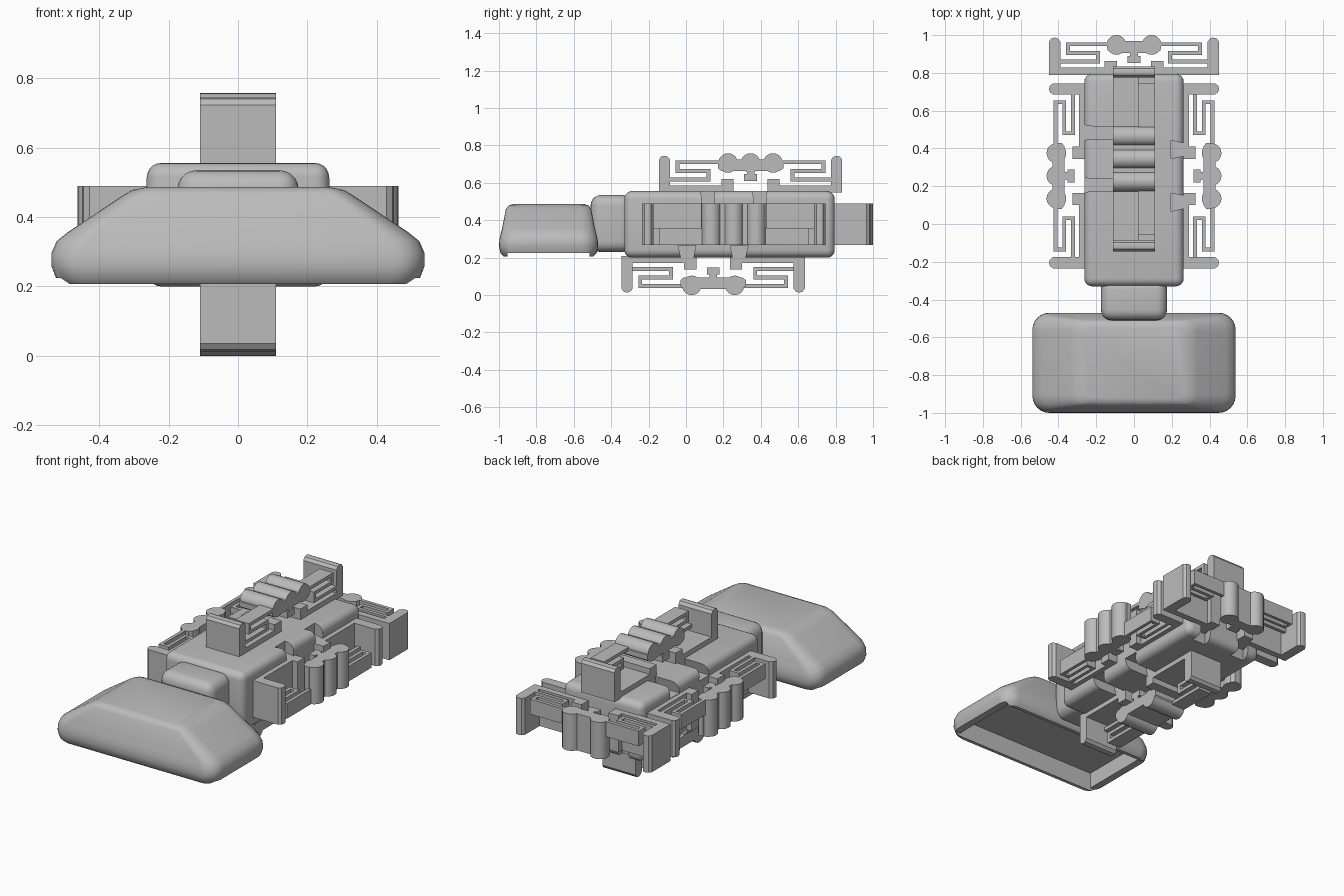
import bpy, bmesh, math
from mathutils import Vector

cube = bpy.data.objects.get("Cube")
if cube:
    bpy.data.objects.remove(cube)

grey = bpy.data.materials.new("plain_grey")
grey.use_nodes = True
grey.diffuse_color = (0.5, 0.5, 0.5, 1)
grey.node_tree.nodes["Principled BSDF"].inputs["Base Color"].default_value = (0.5, 0.5, 0.5, 1)


def finish(name, bm, smooth=True):
    bmesh.ops.recalc_face_normals(bm, faces=bm.faces)
    mesh = bpy.data.meshes.new(name)
    bm.to_mesh(mesh)
    bm.free()
    mesh.materials.append(grey)
    ob = bpy.data.objects.new(name, mesh)
    bpy.context.collection.objects.link(ob)
    if smooth:
        select(ob)
        bpy.ops.object.shade_smooth_by_angle(angle=math.radians(35))
    return ob


def select(ob):
    bpy.ops.object.select_all(action='DESELECT')
    ob.select_set(True)
    bpy.context.view_layer.objects.active = ob


def box(name, lo, hi, radius=0, segments=5):
    bm = bmesh.new()
    bmesh.ops.create_cube(bm, size=1)
    for v in bm.verts:
        v.co = Vector([(a + b) / 2 + c * (b - a) for a, b, c in zip(lo, hi, v.co)])
    if radius:
        bmesh.ops.bevel(bm, geom=bm.edges[:], offset=radius, segments=segments,
                        profile=0.5, affect='EDGES')
    return finish(name, bm)


def cut(ob, cutter):
    cutter.hide_render = True
    mod = ob.modifiers.new("cut", 'BOOLEAN')
    mod.operation = 'DIFFERENCE'
    mod.solver = 'EXACT'
    mod.object = cutter
    select(ob)
    bpy.ops.object.modifier_apply(modifier=mod.name)
    bpy.data.objects.remove(cutter)


def prism(bm, frame, pts, w0, w1):
    """Extrude a profile given in (along, outward) across the clip width."""
    o, u, v, w = frame
    rings = [[bm.verts.new(o + u * a + v * b + w * c) for a, b in pts] for c in (w0, w1)]
    bm.faces.new(rings[0])
    bm.faces.new(rings[1][::-1])
    n = len(pts)
    for i in range(n):
        j = (i + 1) % n
        bm.faces.new((rings[0][i], rings[0][j], rings[1][j], rings[1][i]))


def rect(a0, b0, a1, b1):
    return [(a0, b0), (a1, b0), (a1, b1), (a0, b1)]


def disc(a, b, r, n=20):
    return [(a + r * math.cos(math.tau * i / n), b + r * math.sin(math.tau * i / n))
            for i in range(n)]


HALF = 0.11  # half the clip width


def clip(name, frame, bumps, end=0.49, bar=0.175):
    """Spring clip: base feet, end posts, folded springs and a gripped button."""
    bm = bmesh.new()
    for s in (-1, 1):
        def add(pts, w0=-HALF, w1=HALF):
            prism(bm, frame, [(s * a, b) for a, b in pts], w0, w1)
        # foot and base plate
        add([(0.09, -0.01), (end, -0.01), (end, 0.028), (0.155, 0.028),
             (0.155, 0.062), (0.09, 0.062)])
        # end post with a rounded tip
        e = end
        add([(e - 0.06, 0), (e, 0), (e, 0.165), (e - 0.012, 0.182), (e - 0.03, 0.187),
             (e - 0.047, 0.182), (e - 0.06, 0.165)])
        # folded spring strip, on one half of the width
        path = [(bar - 0.02, 0.152), (e - 0.1, 0.152), (e - 0.1, 0.106),
                (bar + 0.05, 0.106), (bar + 0.05, 0.06), (e - 0.05, 0.06)]
        t = 0.01
        for (a0, b0), (a1, b1) in zip(path, path[1:]):
            add(rect(min(a0, a1) - t, min(b0, b1) - t, max(a0, a1) + t, max(b0, b1) + t),
                0.02, HALF)
    # button bar, rounded grips and stem
    c = 0.02
    prism(bm, frame, [(-bar, 0.12), (c - bar, 0.105), (bar - c, 0.105), (bar, 0.12),
                      (bar, 0.15), (bar - c, 0.168), (c - bar, 0.168), (-bar, 0.15)],
          -HALF, HALF)
    for a in bumps:
        prism(bm, frame, disc(a, 0.148, 0.052), -HALF, HALF)
    prism(bm, frame, rect(-0.02, 0.08, 0.02, 0.12), -HALF, HALF)
    prism(bm, frame, rect(-0.034, 0.053, 0.034, 0.09), -HALF, HALF)
    finish(name, bm)


def dovetails(frame):
    """Two flared slots, open on the side away from the springs."""
    for s in (-1, 1):
        bm = bmesh.new()
        pts = [(0.105, 0.05), (0.105, 0), (0.092, -0.066), (0.188, -0.066),
               (0.172, 0), (0.172, 0.05)]
        prism(bm, frame, [(s * a, b) for a, b in pts], -0.4, -HALF)
        cut(body, finish("slot_cutter", bm, False))


# Body and neck
body = box("body", (-0.263, -0.33, 0.2), (0.263, 0.795, 0.556), 0.042)
box("neck", (-0.175, -0.51, 0.23), (0.175, -0.29, 0.535), 0.055)

# Five clips set around the body
X, Y, Z = Vector((1, 0, 0)), Vector((0, 1, 0)), Vector((0, 0, 1))
three = (-0.12, 0, 0.12)
two = (-0.115, 0.115)
clips = {
    "top_clip": ((Vector((0, 0.345, 0.558)), Y, Z, X), three, 0.49, 0.175),
    "left_clip": ((Vector((0.263, 0.255, 0.379)), Y, X, -Z), three, 0.49, 0.175),
    "bottom_clip": ((Vector((0, 0.145, 0.2)), Y, -Z, -X), two, 0.49, 0.175),
    "right_clip": ((Vector((-0.263, 0.255, 0.379)), Y, -X, Z), three, 0.49, 0.175),
    "back_clip": ((Vector((0, 0.8, 0.379)), X, Y, Z), (-0.093, 0.093), 0.45, 0.14),
}
for name, (frame, bumps, end, bar) in clips.items():
    dovetails(frame)
    clip(name, frame, bumps, end, bar)
select(body)
bpy.ops.object.shade_smooth_by_angle(angle=math.radians(35))

# Head: stacked rounded rectangles (half width, half depth, corner radius, height)
rings = [(0.50, 0.24, 0.06, 0.207), (0.525, 0.257, 0.08, 0.225), (0.538, 0.265, 0.09, 0.26),
         (0.538, 0.263, 0.09, 0.295), (0.523, 0.255, 0.09, 0.33), (0.49, 0.248, 0.085, 0.357),
         (0.335, 0.228, 0.06, 0.46), (0.305, 0.215, 0.05, 0.478), (0.26, 0.19, 0.04, 0.487)]
bm = bmesh.new()
loops = []
for hx, hy, r, z in rings:
    loop = []
    for k, (sx, sy) in enumerate(((1, 1), (-1, 1), (-1, -1), (1, -1))):
        for i in range(7):
            ang = (k + i / 6) * math.pi / 2
            loop.append(bm.verts.new((sx * (hx - r) + r * math.cos(ang),
                                      sy * (hy - r) + r * math.sin(ang) - 0.735, z)))
    loops.append(loop)
for a, b in zip(loops, loops[1:]):
    for i in range(len(a)):
        j = (i + 1) % len(a)
        bm.faces.new((a[i], a[j], b[j], b[i]))
bm.faces.new(loops[0][::-1])
bm.faces.new(loops[-1])
head = finish("head", bm)

# Hollow underside with lower side rims
cut(head, box("hollow_cutter", (-0.48, -0.955, 0.1), (0.48, -0.515, 0.32)))
cut(head, box("rim_cutter", (-0.7, -0.955, 0.1), (0.7, -0.515, 0.225)))
select(head)
bpy.ops.object.shade_smooth_by_angle(angle=math.radians(35))
